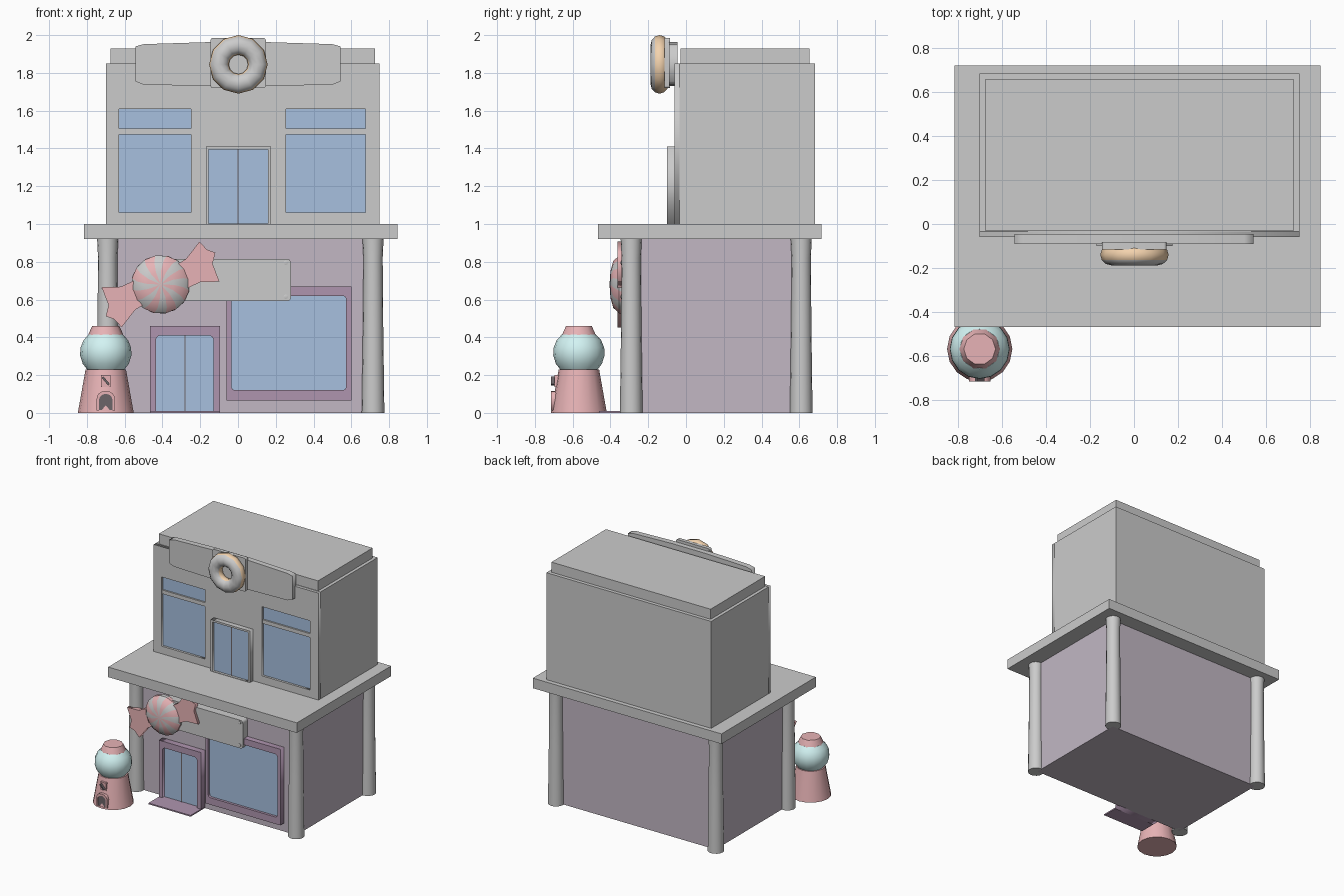
import bpy, bmesh, math
from mathutils import Matrix, Vector

if "Cube" in bpy.data.objects:
    bpy.data.objects.remove(bpy.data.objects["Cube"])

COLORS = {
    "wall": (0.54, 0.475, 0.55), "trim": (0.43, 0.30, 0.43), "glass": (0.39, 0.53, 0.74),
    "pink": (0.8, 0.45, 0.465), "globe": (0.65, 0.9, 0.9), "dough": (0.9, 0.65, 0.42),
    "white": (0.85, 0.85, 0.85), "dark": (0.15, 0.13, 0.14),
}
MATS = {}
for key, rgb in COLORS.items():
    MATS[key] = bpy.data.materials.new(key)
    MATS[key].diffuse_color = (*rgb, 1)


def add(name, mesh, mats=()):
    ob = bpy.data.objects.new(name, mesh)
    bpy.context.collection.objects.link(ob)
    for m in mats:
        mesh.materials.append(MATS[m])
    return ob


def box(name, x0, x1, y0, y1, z0, z1, mat=None):
    bm = bmesh.new()
    bmesh.ops.create_cube(bm, size=1)
    size = Matrix.Diagonal((x1 - x0, y1 - y0, z1 - z0, 1))
    mid = Matrix.Translation(((x0 + x1) / 2, (y0 + y1) / 2, (z0 + z1) / 2))
    bmesh.ops.transform(bm, matrix=mid @ size, verts=bm.verts)
    me = bpy.data.meshes.new(name)
    bm.to_mesh(me)
    bm.free()
    return add(name, me, [mat] if mat else [])


def rect(x0, x1, z0, z1, r_top=0, r_bot=0):
    """Rectangle outline with optional rounded top and bottom corners."""
    pts = []
    for cx, cz, sx, sz, a, r in ((x1, z1, -1, -1, 0, r_top), (x0, z1, 1, -1, 90, r_top),
                                 (x0, z0, 1, 1, 180, r_bot), (x1, z0, -1, 1, 270, r_bot)):
        if r == 0:
            pts.append((cx, cz))
            continue
        for k in range(5):
            t = math.radians(a + 22.5 * k)
            pts.append((cx + sx * r + r * math.cos(t), cz + sz * r + r * math.sin(t)))
    return pts


def panel(name, loops, y0, y1, mat=None):
    """Upright slab from xz outlines; extra loops become holes."""
    cu = bpy.data.curves.new(name, 'CURVE')
    cu.dimensions, cu.fill_mode = '2D', 'BOTH'
    cu.extrude = (y1 - y0) / 2
    for loop in loops:
        sp = cu.splines.new('POLY')
        sp.points.add(len(loop) - 1)
        for p, (x, z) in zip(sp.points, loop):
            p.co = (x, z, 0, 1)
        sp.use_cyclic_u = True
    tmp = bpy.data.objects.new("tmp", cu)
    bpy.context.collection.objects.link(tmp)
    dg = bpy.context.evaluated_depsgraph_get()
    me = bpy.data.meshes.new_from_object(tmp.evaluated_get(dg))
    bpy.data.objects.remove(tmp)
    me.materials.clear()
    me.transform(Matrix.Translation((0, (y0 + y1) / 2, 0)) @ Matrix.Rotation(math.pi / 2, 4, 'X'))
    bm = bmesh.new()
    bm.from_mesh(me)
    bmesh.ops.remove_doubles(bm, verts=bm.verts, dist=1e-5)
    bmesh.ops.recalc_face_normals(bm, faces=bm.faces)
    bm.to_mesh(me)
    bm.free()
    return add(name, me, [mat] if mat else [])


def lathe(name, profile, center, n=12, mats=(), front=False, closed=False, twist=0, pick=None):
    """Spin (radius, height) points about z, or about -y when front is set."""
    bm = bmesh.new()
    rings = []
    for i, (r, h) in enumerate(profile):
        ts = [2 * math.pi * j / n + twist * i for j in range(n)]
        rings.append([bm.verts.new((r * math.cos(t), r * math.sin(t), h)) for t in ts])
    count = len(rings)
    for i in range(count if closed else count - 1):
        a, b = rings[i], rings[(i + 1) % count]
        for j in range(n):
            k = (j + 1) % n
            f = bm.faces.new((a[j], a[k], b[k], b[j]))
            f.material_index = pick(i, j) if pick else 0
    if not closed:
        for (r, _), ring in ((profile[0], rings[0]), (profile[-1], rings[-1])):
            if r > 0:
                bm.faces.new(ring)
    bmesh.ops.remove_doubles(bm, verts=bm.verts, dist=1e-5)
    bmesh.ops.recalc_face_normals(bm, faces=bm.faces)
    rot = Matrix.Rotation(math.pi / 2, 4, 'X') if front else Matrix()
    bmesh.ops.transform(bm, matrix=Matrix.Translation(center) @ rot, verts=bm.verts)
    for f in bm.faces:
        f.smooth = True
    me = bpy.data.meshes.new(name)
    bm.to_mesh(me)
    bm.free()
    me.set_sharp_from_angle(angle=math.radians(42))
    return add(name, me, mats)


# Ground floor, balcony slab and corner columns
box("ground_floor", -0.68, 0.71, -0.28, 0.60, 0, 0.93, "wall")
box("balcony_slab", -0.815, 0.845, -0.467, 0.718, 0.92, 1.0)
for side, x in (("left", -0.69), ("right", 0.715)):
    for end, y in (("front", -0.29), ("back", 0.61)):
        lathe(f"column_{end}_{side}",
              [(0.06, 0), (0.054, 0.45), (0.051, 0.82), (0.056, 0.925)], (x, y, 0), 16)

# Upper floor with recessed windows
windows = {"left": (-0.63, -0.25), "right": (0.255, 0.675)}
box("upper_floor", -0.70, 0.75, -0.035, 0.683, 1.0, 1.85)
panel("upper_front_wall", [rect(-0.70, 0.75, 1.0, 1.85)] +
      [rect(a, b, 1.06, 1.61) for a, b in windows.values()], -0.06, -0.035)
for side, (a, b) in windows.items():
    box(f"upper_window_{side}", a, b, -0.042, -0.03, 1.06, 1.61, "glass")
    box(f"upper_window_bar_{side}", a, b, -0.055, -0.035, 1.475, 1.505)
box("roof_cap", -0.675, 0.725, -0.03, 0.655, 1.85, 1.93)

# Balcony door
panel("balcony_door_frame", [rect(-0.17, 0.175, 1.0, 1.41), rect(-0.155, 0.16, 1.003, 1.395)],
      -0.10, -0.055)
box("balcony_door_glass", -0.155, 0.16, -0.08, -0.05, 1.0, 1.395, "glass")
box("balcony_door_gap", -0.002, 0.003, -0.082, -0.06, 1.0, 1.395, "dark")

# Shop door and doormat
panel("shop_door_frame", [rect(-0.465, -0.095, 0, 0.46), rect(-0.435, -0.13, 0.008, 0.41, 0.025)],
      -0.33, -0.275, "trim")
box("shop_door_glass", -0.437, -0.128, -0.305, -0.275, 0.002, 0.412, "glass")
box("shop_door_gap", -0.284, -0.279, -0.308, -0.28, 0.008, 0.41, "dark")
box("doormat", -0.465, -0.095, -0.46, -0.28, 0, 0.01, "trim")

# Shop window
panel("shop_window_frame", [rect(-0.06, 0.60, 0.065, 0.67), rect(-0.035, 0.573, 0.12, 0.62, 0.02, 0.02)],
      -0.325, -0.275, "trim")
box("shop_window_glass", -0.037, 0.575, -0.305, -0.275, 0.118, 0.622, "glass")

# Candy sign over the door
panel("candy_sign_board", [rect(-0.42, 0.28, 0.592, 0.815, 0.02, 0.02)], -0.34, -0.275)
for z in (0.615, 0.795):
    lathe("sign_bolt", [(0.012, 0), (0.012, 0.006), (0, 0.009)], (0.253, -0.338, z), 10, front=True)
lathe("candy_disc", [(0.12, 0), (0.155, 0.025), (0.155, 0.055), (0.125, 0.085), (0.07, 0.1), (0, 0.105)],
      (-0.41, -0.30, 0.68), 16, ["pink", "white"], front=True, twist=0.09, pick=lambda i, j: j % 2)
wing = [(0.06, 0.09), (0.135, 0.135), (0.206, 0.227), (0.245, 0.185), (0.29, 0.168),
        (0.275, 0.11), (0.312, 0.015), (0.21, 0.012), (0.12, -0.03)]
for side, s in (("right", 1), ("left", -1)):
    panel(f"candy_wrapper_{side}", [[(-0.41 + s * x, 0.68 + s * z) for x, z in wing]],
          -0.362, -0.325, "pink")

# Roof sign with doughnut
half = [(0.15, 1.73), (0.50, 1.738), (0.543, 1.755), (0.543, 1.94), (0.50, 1.952), (0.15, 1.963)]
panel("roof_sign_board", [half + [(-x, z) for x, z in reversed(half)]], -0.09, -0.045)
panel("roof_sign_plate", [rect(-0.145, 0.147, 1.72, 1.985, 0.012, 0.012)], -0.115, -0.085)
ring = [(0.103 + 0.052 * math.cos(k * math.pi / 6), 0.048 * math.sin(k * math.pi / 6)) for k in range(12)]
lathe("doughnut", ring, (0.002, -0.14, 1.845), 12, ["dough", "white"], front=True, closed=True,
      pick=lambda i, j: int(1 <= i <= 4))

# Gumball machine
gx, gy = -0.70, -0.567
lathe("gumball_base", [(0.148, 0), (0.107, 0.23)], (gx, gy, 0), 16, ["pink"])
lathe("gumball_globe", [(0.095, 0.225), (0.122, 0.26), (0.136, 0.305), (0.134, 0.345), (0.118, 0.385),
                        (0.09, 0.415)], (gx, gy, 0), 16, ["globe"])
lathe("gumball_cap", [(0.093, 0.412), (0.088, 0.425), (0.072, 0.46)], (gx, gy, 0), 10, ["pink"])
arch = rect(gx - 0.048, gx + 0.048, 0.012, 0.115, 0.04)
slot = rect(gx - 0.036, gx + 0.036, 0.015, 0.1, 0.034)
panel("gumball_chute_frame", [arch, slot], -0.714, -0.66, "pink")
panel("gumball_chute", [slot], -0.708, -0.66, "dark")
box("gumball_coin_plate", gx - 0.024, gx + 0.024, -0.695, -0.66, 0.138, 0.2, "pink")
handle = box("gumball_handle", -0.006, 0.006, -0.714, -0.69, -0.026, 0.026, "dark")
handle.data.transform(Matrix.Translation((gx, 0, 0.169)) @ Matrix.Rotation(math.radians(-40), 4, 'Y'))

for m in bpy.data.materials:
    if m.users and not m.is_grease_pencil:
        m.use_nodes = True
        m.node_tree.nodes["Principled BSDF"].inputs["Base Color"].default_value = m.diffuse_color
